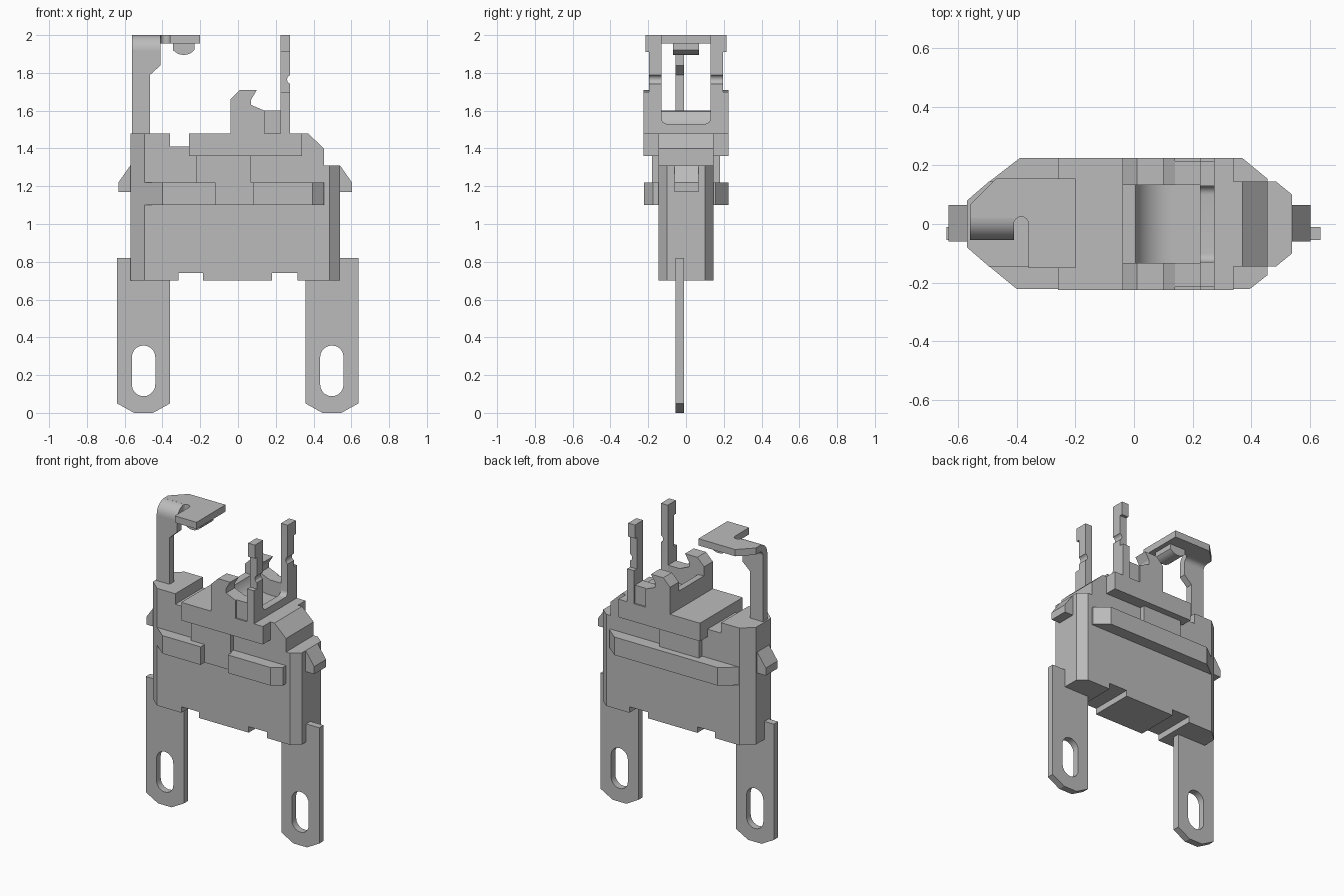
import bpy, bmesh, math
from mathutils import Vector

if "Cube" in bpy.data.objects:
    bpy.data.objects.remove(bpy.data.objects["Cube"])

grey = bpy.data.materials.new("plain grey")
grey.use_nodes = True
grey.diffuse_color = (0.5, 0.5, 0.5, 1)
grey.node_tree.nodes["Principled BSDF"].inputs["Base Color"].default_value = (0.5, 0.5, 0.5, 1)


def prism(name, pts, axis, lo, hi):
    """Extrude a 2D outline along x, y or z."""
    place = {"x": lambda a, b, h: (h, a, b),
             "y": lambda a, b, h: (a, h, b),
             "z": lambda a, b, h: (a, b, h)}[axis]
    bm = bmesh.new()
    face = bm.faces.new([bm.verts.new(place(a, b, lo)) for a, b in pts])
    new = bmesh.ops.extrude_face_region(bm, geom=[face])["geom"]
    shift = Vector(place(0, 0, hi - lo))
    bmesh.ops.translate(bm, vec=shift, verts=[v for v in new if isinstance(v, bmesh.types.BMVert)])
    bmesh.ops.recalc_face_normals(bm, faces=bm.faces)
    mesh = bpy.data.meshes.new(name)
    bm.to_mesh(mesh)
    bm.free()
    mesh.materials.append(grey)
    ob = bpy.data.objects.new(name, mesh)
    bpy.context.collection.objects.link(ob)
    return ob


def box(name, x0, x1, y0, y1, z0, z1):
    return prism(name, [(x0, y0), (x1, y0), (x1, y1), (x0, y1)], "z", z0, z1)


def arc(cx, cy, r, start, end, n=10):
    return [(cx + r * math.cos(math.radians(start + (end - start) * i / n)),
             cy + r * math.sin(math.radians(start + (end - start) * i / n))) for i in range(n + 1)]


def combine(ob, other, operation):
    mod = ob.modifiers.new("cut", "BOOLEAN")
    mod.operation, mod.solver, mod.object = operation, "EXACT", other
    bpy.context.view_layer.objects.active = ob
    bpy.ops.object.modifier_apply(modifier=mod.name)
    bpy.data.objects.remove(other)


def smooth(ob):
    bpy.ops.object.select_all(action="DESELECT")
    ob.select_set(True)
    bpy.context.view_layer.objects.active = ob
    bpy.ops.object.shade_smooth_by_angle(angle=math.radians(25))


# Housing: stepped front outline trimmed by a plan with bevelled corners
housing = prism("housing", [
    (-.57, .7), (-.315, .7), (-.315, .74), (-.185, .74), (-.185, .7), (.18, .7),
    (.18, .74), (.315, .74), (.315, .7), (.54, .7), (.54, 1.31), (.455, 1.31),
    (.455, 1.4), (.37, 1.48), (-.26, 1.48), (-.26, 1.41), (-.36, 1.41),
    (-.36, 1.48), (-.57, 1.48)], "y", -.3, .3)
plan = prism("plan", [(-.57, -.08), (-.495, -.145), (.485, -.145), (.54, -.1),
                      (.54, .1), (.485, .145), (-.495, .145), (-.57, .08)], "z", .5, 1.6)
combine(housing, plan, "INTERSECT")

# Wide collar around the housing, recessed at the middle of the front
prism("collar", [(-.5, -.14), (-.4, -.222), (-.12, -.222), (-.12, -.18), (.08, -.18),
                 (.08, -.222), (.395, -.222), (.455, -.175), (.455, .155), (.37, .225),
                 (-.39, .225), (-.5, .14)], "z", 1.1, 1.22)

# Overhanging cover and the ribs below it
box("cover", -.26, .34, -.225, .225, 1.36, 1.48)
box("cover_rib", -.22, .07, -.18, .18, 1.22, 1.36)

# Side clips
for name, s, x in (("right_clip", -1, .57), ("left_clip", 1, .54)):
    prism(name, [(s * (x - .02), 1.17), (s * (x + .063), 1.17), (s * (x + .063), 1.22),
                 (s * x, 1.31), (s * (x - .02), 1.31)], "y", -.06, .065)

# Mounting legs with a rounded slot
for name, x in (("right_leg", -.5), ("left_leg", .497)):
    leg = prism(name, [(x - .14, .05), (x - .05, 0), (x + .05, 0), (x + .14, .05),
                       (x + .14, .82), (x - .14, .82)], "y", -.055, -.01)
    slot = prism("slot", arc(x, .15, .062, 180, 360) + arc(x, .295, .062, 0, 180), "y", -.2, .2)
    combine(leg, slot, "DIFFERENCE")
    smooth(leg)

# Cradle: two hooked walls with a hollow floor between
hook = [(-.04, 1.48), (-.04, 1.66), (.01, 1.71), (.1, 1.71), (.07, 1.66), (.07, 1.63),
        (.14, 1.6), (.14, 1.48)]
for name, s in (("front", -1), ("back", 1)):
    prism(name + "_hook_wall", hook, "y", *sorted((s * .133, s * .225)))
    box(name + "_wall_step", .14, .23, *sorted((s * .133, s * .215)), 1.48, 1.6)
smooth(prism("cradle_floor", [(-.04, 1.48), (-.04, 1.6)] + arc(.13, 1.63, .13, 195, 270)
             + [(.23, 1.5), (.23, 1.48)], "y", -.133, .133))

# Fork: one upright plate with two stepped arms
half = [(.225, 1.48), (.225, 1.7), (.195, 1.7), (.195, 1.91), (.215, 1.91), (.215, 2), (.13, 2)]
inner = arc(.1, 1.56, .03, 0, -90, 6)
right_half = half + inner
fork = prism("fork", right_half + [(-y, z) for y, z in reversed(right_half)], "x", .225, .275)
notch = prism("notch", arc(.285, 1.765, .025, 0, 342, 19), "y", -.4, .4)
combine(fork, notch, "DIFFERENCE")
smooth(fork)

# Spring arm: flat post, rolled bend and top plate
prism("spring_post", [(-.56, 1.46), (-.465, 1.46), (-.465, 1.79), (-.41, 1.84),
                      (-.41, 1.92), (-.56, 1.92)], "y", -.055, -.01)
smooth(prism("spring_bend", arc(.025, 1.92, .08, 180, 90) + arc(.025, 1.92, .035, 90, 180),
             "x", -.56, -.41))
prism("spring_plate", [(-.56, .02), (-.56, .065), (-.47, .155), (-.2, .155), (-.2, -.15),
                       (-.36, -.15), (-.36, 0)] + arc(-.385, 0, .025, 0, 180, 8)
      + [(-.41, .02)], "z", 1.955, 2)

# Contact button under the plate
smooth(prism("contact", [(-.23, 1.96), (-.345, 1.96)] + arc(-.2875, 1.97, .075, 220, 320, 8),
             "y", -.07, .07))
